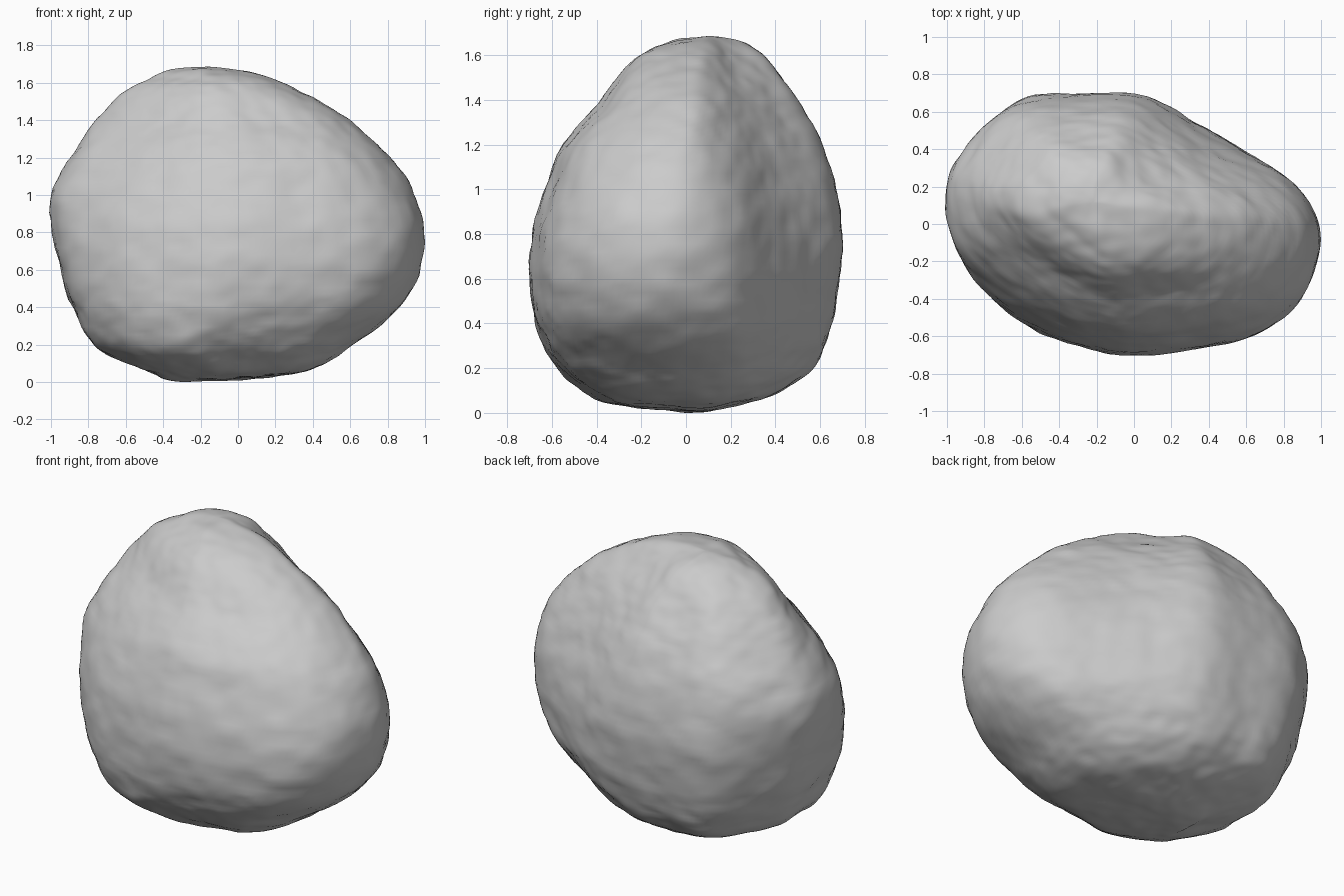
import bpy
import bmesh
from mathutils import Vector, noise

SEGMENTS = 160
RINGS = 110

cube = bpy.data.objects.get("Cube")
if cube:
    bpy.data.objects.remove(cube, do_unlink=True)

# Plan outline of the boulder, counter-clockwise
OUTLINE = [
    (1, -.12), (.98, .05), (.92, .17), (.8, .29), (.57, .42), (.35, .55),
    (.06, .69), (-.25, .7), (-.58, .68), (-.77, .56), (-.92, .38), (-1, .2),
    (-.98, -.07), (-.88, -.27), (-.66, -.47), (-.42, -.6), (-.18, -.68),
    (0, -.7), (.25, -.68), (.6, -.61), (.8, -.5), (.93, -.34),
]

# Height, then the width limits (x) and depth limits (y) at that height
PROFILE = [
    (0, -.22, -.22, 0, 0), (.01, -.38, 0, -.15, .12),
    (.05, -.46, .33, -.36, .3), (.1, -.58, .47, -.45, .42),
    (.2, -.77, .62, -.57, .56), (.4, -.88, .87, -.67, .65),
    (.6, -.95, .98, -.7, .68), (.8, -.99, 1, -.69, .7),
    (1, -1, .95, -.63, .67), (1.2, -.9, .82, -.55, .61),
    (1.4, -.76, .6, -.38, .5), (1.55, -.61, .34, -.27, .39),
    (1.62, -.48, .19, -.17, .32), (1.67, -.37, -.04, -.04, .23),
    (1.69, -.22, -.22, .12, .12),
]


def spline(points, count, closed=False):
    """Evenly spaced samples along a Catmull-Rom curve."""
    pts = [Vector(p) for p in points]
    n = len(pts)
    spans = n if closed else n - 1
    pick = (lambda i: pts[i % n]) if closed else (lambda i: pts[max(0, min(n - 1, i))])
    dense = []
    for i in range(spans):
        a, b, c, d = (pick(i + k) for k in (-1, 0, 1, 2))
        for step in range(24):
            t = step / 24
            dense.append(b + (c - a) * (t / 2)
                         + (a * 2 - b * 5 + c * 4 - d) * (t * t / 2)
                         + (b * 3 - a - c * 3 + d) * (t ** 3 / 2))
    dense.append(pick(spans))
    lengths = [0.0]
    for p, q in zip(dense, dense[1:]):
        lengths.append(lengths[-1] + (q - p).length)
    samples, j = [], 0
    steps = count if closed else count - 1
    for i in range(count):
        target = lengths[-1] * i / steps
        while j < len(dense) - 2 and lengths[j + 1] < target:
            j += 1
        gap = max(lengths[j + 1] - lengths[j], 1e-9)
        samples.append(dense[j].lerp(dense[j + 1], (target - lengths[j]) / gap))
    return samples


def section_point(p, z):
    """Fill out the low diagonal corners and shave the high ones."""
    corner = max(0, p.x * p.y)
    if p.x > 0:
        return p * (1 + corner * (.35 - .6 * z))
    return p * (1 + corner * (.35 - .42 * z))


def roughness(p):
    """Broad swells, medium lumps and fine horizontal chips."""
    layered = Vector((p.x, p.y, p.z * 1.8))
    return (.008 * noise.noise(p * 2.6)
            + .009 * noise.noise(layered * 5 + Vector((7, 3, 1)))
            + .005 * noise.noise(layered * 12))


# Stack of outline sections fitted to the profile limits
outline = [Vector((p.x, p.y / .7)) for p in spline(OUTLINE, SEGMENTS, closed=True)]
levels = spline(PROFILE, RINGS)
bm = bmesh.new()
rings = []
for z, x0, x1, y0, y1 in levels[1:-1]:
    section = [section_point(p, z) for p in outline]
    rings.append([bm.verts.new(((x0 + x1 + p.x * (x1 - x0)) / 2,
                                (y0 + y1 + p.y * (y1 - y0)) / 2, z)) for p in section])
for low, high in zip(rings, rings[1:]):
    for i in range(SEGMENTS):
        k = (i + 1) % SEGMENTS
        bm.faces.new((low[i], low[k], high[k], high[i]))
for ring, level in ((rings[0], levels[0]), (rings[-1], levels[-1])):
    z, x0, x1, y0, y1 = level
    tip = bm.verts.new((x0, y0, z))
    for i in range(SEGMENTS):
        bm.faces.new((ring[i], ring[(i + 1) % SEGMENTS], tip))
bmesh.ops.recalc_face_normals(bm, faces=bm.faces)

# Soften the stack, then roughen the surface
for _ in range(8):
    bmesh.ops.smooth_vert(bm, verts=bm.verts, factor=.5,
                          use_axis_x=True, use_axis_y=True, use_axis_z=True)
bm.normal_update()
moves = [v.normal * roughness(v.co) for v in bm.verts]
for v, move in zip(bm.verts, moves):
    v.co += move

# Rest it on the ground
ground = min(v.co.z for v in bm.verts)
bmesh.ops.translate(bm, verts=bm.verts, vec=(0, 0, -ground))

mesh = bpy.data.meshes.new("boulder")
bm.to_mesh(mesh)
bm.free()
mesh.shade_smooth()
boulder = bpy.data.objects.new("boulder", mesh)
bpy.context.collection.objects.link(boulder)

# Pale grey stone
stone = bpy.data.materials.new("pale_grey_stone")
stone.use_nodes = True
grey = (.6, .6, .6, 1)
stone.diffuse_color = grey
stone.node_tree.nodes["Principled BSDF"].inputs["Base Color"].default_value = grey
mesh.materials.append(stone)
